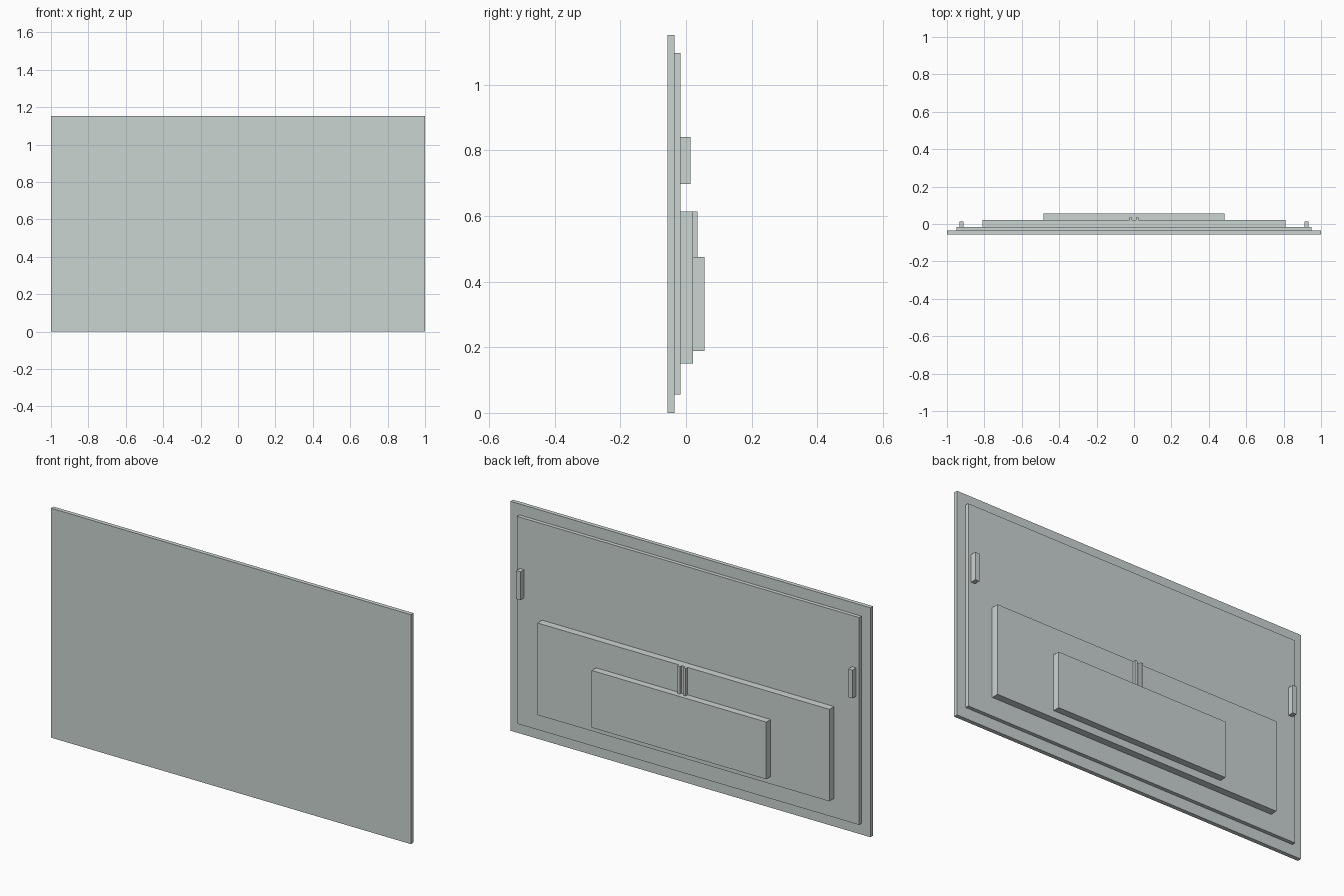
import bpy

if "Cube" in bpy.data.objects:
    bpy.data.objects.remove(bpy.data.objects["Cube"])

# One flat light grey for the whole panel
grey = bpy.data.materials.new("light_cool_grey")
grey.diffuse_color = (0.60, 0.66, 0.645, 1)
grey.use_nodes = True
grey.node_tree.nodes["Principled BSDF"].inputs["Base Color"].default_value = grey.diffuse_color


def box(name, x, y, z):
    """Box spanning the given (min, max) range on each axis."""
    bpy.ops.mesh.primitive_cube_add(size=1, location=[sum(r) / 2 for r in (x, y, z)])
    ob = bpy.context.object
    ob.name = name
    ob.scale = [r[1] - r[0] for r in (x, y, z)]
    bpy.ops.object.transform_apply(location=False, rotation=False, scale=True)
    ob.data.materials.append(grey)
    return ob


# Stepped slabs from front to back
box("front_panel", (-1, 1), (-0.056, -0.035), (0, 1.152))
box("back_panel", (-0.95, 0.95), (-0.035, -0.016), (0.056, 1.097))
box("rear_housing", (-0.811, 0.811), (-0.016, 0.021), (0.151, 0.613))
box("rear_cover", (-0.485, 0.485), (0.021, 0.056), (0.188, 0.475))

# Mirrored pairs: side handles and the two thin ribs above the cover
for side, s in (("left", -1), ("right", 1)):
    box(side + "_handle", sorted((s * 0.911, s * 0.934)), (-0.016, 0.014), (0.698, 0.84))
    box(side + "_rib", sorted((s * 0.010, s * 0.023)), (0.021, 0.035), (0.475, 0.613))
